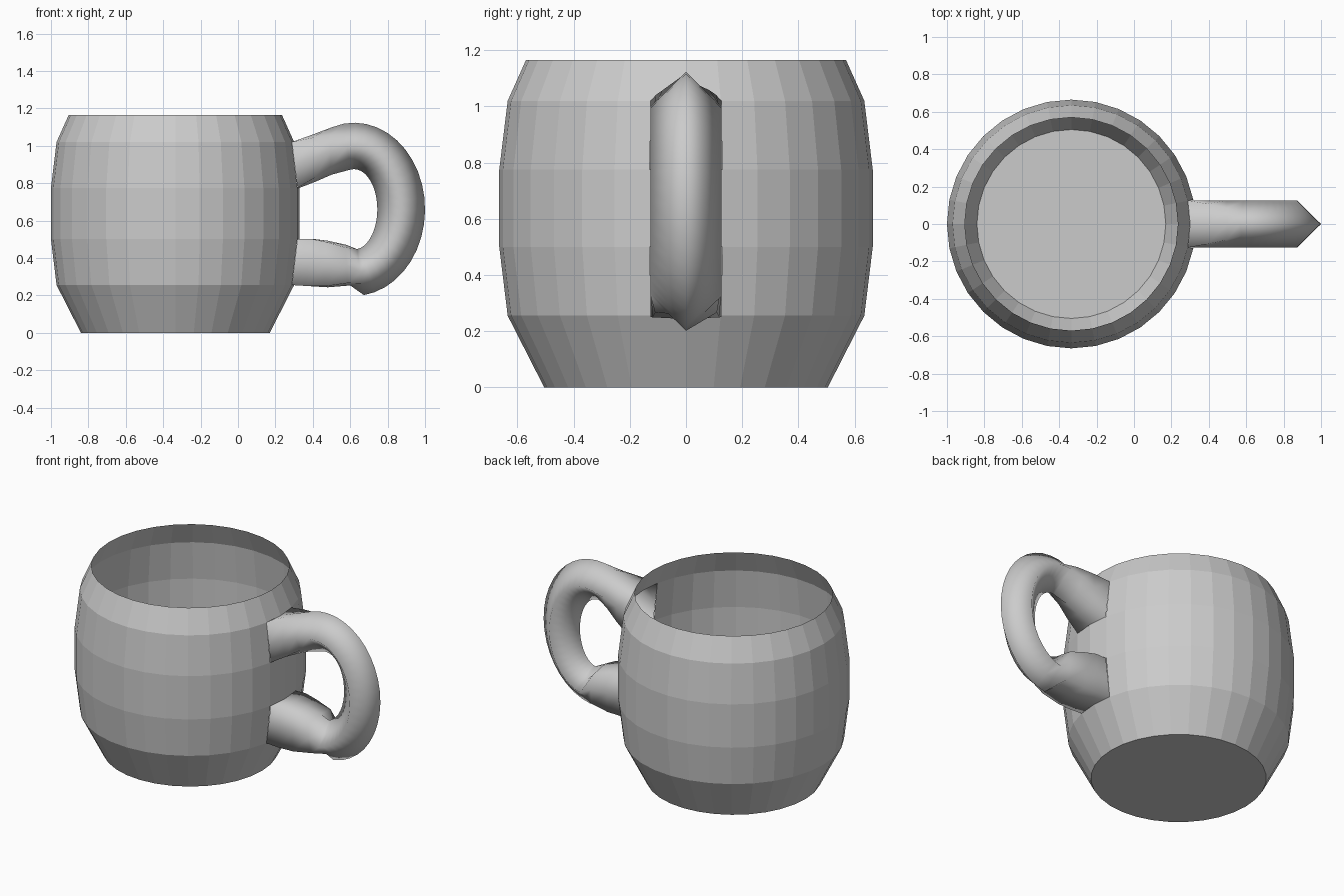
import bpy, bmesh
from math import sin, cos, pi, radians
from mathutils import Vector

cube = bpy.data.objects.get("Cube")
if cube:
    bpy.data.objects.remove(cube)

SIDES = 32
CENTRE_X = -0.335

grey = bpy.data.materials.new("light grey")
grey.use_nodes = True
grey.diffuse_color = (0.6, 0.6, 0.6, 1)
grey.node_tree.nodes["Principled BSDF"].inputs["Base Color"].default_value = (0.6, 0.6, 0.6, 1)


def finish(name, bm, smooth):
    mesh = bpy.data.meshes.new(name)
    for face in bm.faces:
        face.smooth = smooth
    bm.to_mesh(mesh)
    bm.free()
    mesh.materials.append(grey)
    obj = bpy.data.objects.new(name, mesh)
    bpy.context.collection.objects.link(obj)
    return obj


def bridge(bm, lower, upper, skip=()):
    n = len(lower)
    for i in range(n):
        if i not in skip:
            j = (i + 1) % n
            bm.faces.new((lower[i], lower[j], upper[j], upper[i]))


# Open barrel-shaped cup, with the wall left open where the handle joins
profile = [(0.505, 0), (0.635, 0.255), (0.665, 0.5), (0.665, 0.775), (0.635, 1.02), (0.57, 1.165)]
bm = bmesh.new()
rings = []
for r, z in profile:
    rings.append([bm.verts.new((CENTRE_X + r * cos(2 * pi * i / SIDES), r * sin(2 * pi * i / SIDES), z))
                  for i in range(SIDES)])
bm.faces.new(rings[0][::-1])
for k in range(len(rings) - 1):
    bridge(bm, rings[k], rings[k + 1], (0, SIDES - 1) if k in (1, 3) else ())
finish("cup_body", bm, False)

# Handle stations: outer point, inner point (x, z), squareness (1 box, 0 diamond)
stations = [((0.30, 1.02), (0.33, 0.775), 1), ((0.40, 1.06), (0.42, 0.81), 0.7),
            ((0.50, 1.098), (0.50, 0.845), 0.35)]
for step in range(21):
    t = radians(98 - step * 9)
    c, s = cos(t), sin(t)
    stations.append(((0.62 + 0.38 * c, 0.66 + 0.463 * s), (0.62 + 0.125 * c, 0.66 + 0.215 * s), 0))
stations += [((0.60, 0.253), (0.58, 0.47), 0.75), ((0.48, 0.243), (0.48, 0.492), 0.9),
             ((0.38, 0.25), (0.40, 0.502), 1), ((0.30, 0.255), (0.33, 0.5), 1)]

# Handle: eight-point sections swept from the upper opening to the lower one
bm = bmesh.new()
rings = []
for (ox, oz), (ix, iz), square in stations:
    outer, inner = Vector((ox, 0, oz)), Vector((ix, 0, iz))
    mid, half = (outer + inner) / 2, (outer - inner) / 2
    corner = 0.5 + 0.5 * square
    ring = []
    for side, up in ((0, 1), (1, 1), (1, 0), (1, -1), (0, -1), (-1, -1), (-1, 0), (-1, 1)):
        k = corner if side and up else 1
        shift = -0.012 * square if side else 0
        ring.append(bm.verts.new(mid + half * up * k + Vector((shift, 0.126 * side * k, 0))))
    rings.append(ring)
for a, b in zip(rings, rings[1:]):
    bridge(bm, a, b)
bmesh.ops.recalc_face_normals(bm, faces=bm.faces)
finish("handle", bm, True)
